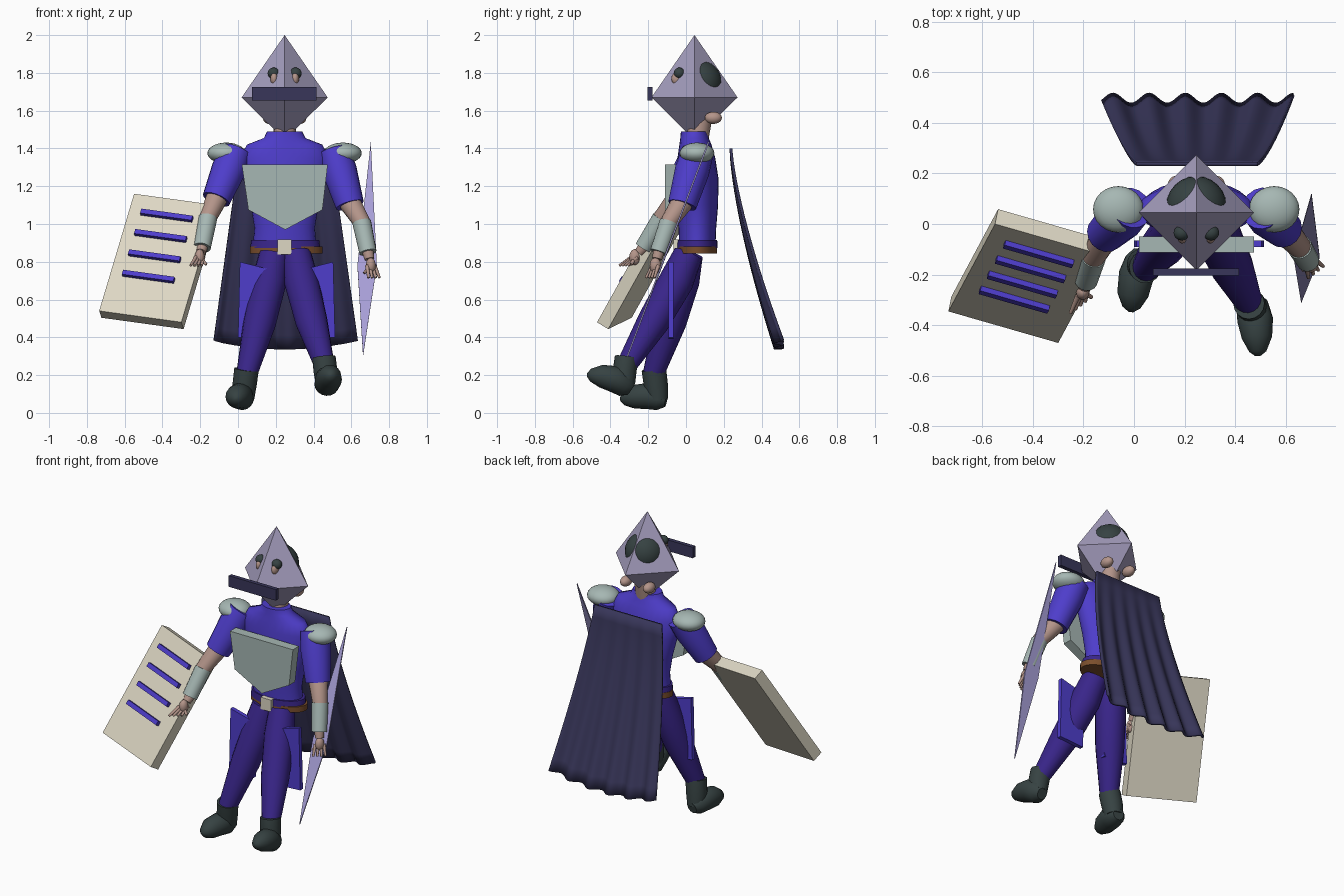
import bpy, bmesh, math
from mathutils import Vector, Matrix

if "Cube" in bpy.data.objects:
    bpy.data.objects.remove(bpy.data.objects["Cube"])


def material(name, hexcode):
    rgb = [int(hexcode[i:i + 2], 16) / 255 for i in (0, 2, 4)]
    col = [((c + 0.055) / 1.055) ** 2.4 if c > 0.04 else c / 12.92 for c in rgb] + [1]
    m = bpy.data.materials.new(name)
    m.use_nodes = True
    m.diffuse_color = col
    m.node_tree.nodes["Principled BSDF"].inputs["Base Color"].default_value = col
    return m


BLUE = material("royal blue", "4E3DCB")
PURPLE = material("deep purple", "39258A")
NAVY = material("dusk navy", "38365A")
SKIN = material("skin", "B4958A")
DARK = material("dark slate", "364242")
ARMOR = material("pale armor", "A6B7B3")
CREAM = material("cream", "DDD7C4")
LILAC = material("grey lilac", "A39CBC")
BLADE = material("blade lilac", "A8A0D8")
BROWN = material("belt brown", "7A4E2C")


def finish(name, bm, mat, smooth=False):
    bmesh.ops.recalc_face_normals(bm, faces=bm.faces[:])
    me = bpy.data.meshes.new(name)
    bm.to_mesh(me)
    bm.free()
    me.materials.append(mat)
    ob = bpy.data.objects.new(name, me)
    bpy.context.collection.objects.link(ob)
    if smooth:
        bpy.ops.object.select_all(action="DESELECT")
        ob.select_set(True)
        bpy.context.view_layer.objects.active = ob
        bpy.ops.object.shade_smooth_by_angle(angle=math.radians(45))
    return ob


def bridge(bm, rings):
    """Skin closed rings of vertices and cap both ends."""
    loops = [[bm.verts.new(p) for p in r] for r in rings]
    n = len(loops[0])
    for a, b in zip(loops, loops[1:]):
        for i in range(n):
            j = (i + 1) % n
            bm.faces.new((a[i], a[j], b[j], b[i]))
    bm.faces.new(loops[0])
    bm.faces.new(loops[-1])


def tube(name, path, radii, mat, sides=16):
    """Limb of changing radius along a path."""
    pts = [Vector(p) for p in path]
    rings = []
    for k, p in enumerate(pts):
        d = (pts[min(k + 1, len(pts) - 1)] - pts[max(k - 1, 0)]).normalized()
        u = d.cross(Vector((1, 0, 0))).normalized()
        v = d.cross(u)
        rings.append([p + radii[k] * (math.cos(a) * u + math.sin(a) * v)
                      for a in (math.tau * i / sides for i in range(sides))])
    bm = bmesh.new()
    bridge(bm, rings)
    return finish(name, bm, mat, True)


def loft(name, rows, cx, mat, sides=28):
    """Upright body of elliptical rows: z, centre y, radius x, radius y."""
    bm = bmesh.new()
    bridge(bm, [[(cx + rx * math.cos(math.tau * i / sides),
                  cy + ry * math.sin(math.tau * i / sides), z) for i in range(sides)]
                for z, cy, rx, ry in rows])
    return finish(name, bm, mat, True)


def ball(name, c, r, mat):
    bm = bmesh.new()
    bmesh.ops.create_uvsphere(bm, u_segments=24, v_segments=14, radius=1,
                              matrix=Matrix.Translation(c) @ Matrix.Diagonal((*r, 1)))
    return finish(name, bm, mat, True)


def box(name, c, size, mat, rot=Matrix.Identity(3)):
    bm = bmesh.new()
    bmesh.ops.create_cube(bm, size=1, matrix=Matrix.Translation(c) @ rot.to_4x4()
                          @ Matrix.Diagonal((*size, 1)))
    return finish(name, bm, mat)


def slab(name, outline, y0, y1, mat):
    """Flat plate: outline in x and z, between two depths."""
    bm = bmesh.new()
    bridge(bm, [[(x, y, z) for x, z in outline] for y in (y0, y1)])
    return finish(name, bm, mat)


CX = 0.247

# Torso with collar, and neck
loft("torso", [(0.86, 0.06, 0.17, 0.095), (0.98, 0.06, 0.16, 0.1), (1.1, 0.06, 0.18, 0.11),
               (1.24, 0.06, 0.22, 0.112), (1.35, 0.055, 0.235, 0.1), (1.42, 0.05, 0.2, 0.085),
               (1.455, 0.045, 0.11, 0.075), (1.49, 0.043, 0.093, 0.07)], CX, BLUE)
tube("neck", [(CX, 0.05, 1.4), (CX, 0.08, 1.57)], [0.06, 0.06], SKIN)

# Faceted helmet: eight triangles
bm = bmesh.new()
HEAD = Vector((CX, 0.045, 1.67))
top, bottom = (bm.verts.new(HEAD + Vector((0, 0, h))) for h in (0.33, -0.225))
rim = [bm.verts.new(HEAD + 0.228 * Vector(d)) for d in ((1, 0, 0), (0, 1, 0), (-1, 0, 0), (0, -1, 0))]
for i in range(4):
    for tip in (top, bottom):
        bm.faces.new((rim[i], rim[(i + 1) % 4], tip))
finish("helmet", bm, LILAC)

# Hair, eyes and ears showing through the helmet
ball("hair", HEAD + Vector((0, 0.025, 0.079)), (0.12, 0.12, 0.12), DARK)
for side, s in (("left", 1), ("right", -1)):
    ball(side + "_brow", HEAD + Vector((0.058 * s, -0.08, 0.128)), (0.032, 0.03, 0.03), DARK)
    ball(side + "_eye", HEAD + Vector((0.056 * s, -0.092, 0.1)), (0.02, 0.03, 0.035), SKIN)
    ball(side + "_ear", HEAD + Vector((0.083 * s, 0.1, -0.108)), (0.032, 0.045, 0.032), SKIN)
box("visor", (0.245, -0.19, 1.69), (0.34, 0.026, 0.072), NAVY)

# Chest plate, belt and buckle
slab("chest_plate", [(0.02, 1.315), (0.475, 1.315), (0.447, 1.075), (0.25, 0.97), (0.055, 1.075)],
     -0.112, -0.05, ARMOR)
loft("sash", [(0.872, 0.06, 0.185, 0.108), (0.915, 0.06, 0.18, 0.105)], 0.25, PURPLE)
loft("belt", [(0.845, 0.06, 0.192, 0.105), (0.882, 0.06, 0.192, 0.105)], 0.255, BROWN)
box("buckle", (0.247, -0.05, 0.878), (0.075, 0.03, 0.078), CREAM)

# Hanging thigh plates
skirt = [(0.01, 0.8), (0.185, 0.755), (0.175, 0.39), (0, 0.4)]
slab("right_thigh_plate", skirt, -0.092, -0.065, BLUE)
slab("left_thigh_plate", [(0.514 - x, z) for x, z in skirt], -0.092, -0.065, BLUE)

# Arms: sleeve, forearm, bracer, hand and shoulder pad
arms = {
    "right": [(-0.02, 0.055, 1.36), (-0.115, -0.04, 1.13), (-0.16, -0.13, 1.03),
              (-0.19, -0.225, 0.875), (-0.203, -0.27, 0.825), (-0.222, -0.33, 0.78)],
    "left": [(0.515, 0.055, 1.36), (0.592, -0.02, 1.1), (0.655, -0.09, 1.01),
             (0.688, -0.145, 0.85), (0.703, -0.162, 0.78), (0.72, -0.19, 0.715)]}
for side, pts in arms.items():
    sh, el, b0, wr, palm, tip = map(Vector, pts)
    tube(side + "_sleeve", [sh.lerp(el, -0.1), sh.lerp(el, 0.3), el], [0.085, 0.092, 0.076], BLUE)
    tube(side + "_forearm", [el.lerp(sh, 0.1), b0, wr, wr.lerp(palm, 0.5)],
         [0.06, 0.046, 0.03, 0.026], SKIN)
    tube(side + "_bracer", [b0, wr], [0.05, 0.046], ARMOR)
    ball(side + "_palm", palm, (0.026, 0.03, 0.042), SKIN)
    for k in range(4):
        spread = Vector((0.013 * (k - 1.5), 0.01 * (k - 1.5), 0))
        tube(f"{side}_finger_{k}", [palm + spread, tip + spread * 1.5], [0.011, 0.007], SKIN, 8)
    inward = Vector((0.035 if side == "right" else -0.035, -0.02, -0.04))
    tube(side + "_thumb", [palm, palm + inward], [0.012, 0.008], SKIN, 8)
    ball(side + "_shoulder_pad", (-0.062 if side == "right" else 0.555, 0.058, 1.375),
         (0.1, 0.092, 0.056), ARMOR)

# Legs and boots
tube("right_leg", [(0.19, 0.012, 0.84), (0.165, -0.02, 0.7), (0.115, -0.085, 0.48), (0.045, -0.175, 0.2)],
     [0.078, 0.092, 0.087, 0.055], PURPLE)
tube("left_leg", [(0.31, 0.012, 0.84), (0.335, -0.05, 0.7), (0.39, -0.175, 0.48), (0.455, -0.31, 0.26)],
     [0.078, 0.092, 0.085, 0.055], PURPLE)
tube("right_boot_shaft", [(0.045, -0.17, 0.23), (0.035, -0.16, 0.15), (0.03, -0.15, 0.07)],
     [0.065, 0.064, 0.055], DARK)
tube("right_boot_foot", [(0.03, -0.105, 0.065), (0.025, -0.14, 0.073), (0.01, -0.2, 0.09),
                         (-0.005, -0.28, 0.085), (-0.01, -0.33, 0.075), (-0.012, -0.348, 0.073)],
     [0.035, 0.06, 0.07, 0.062, 0.036, 0.01], DARK)
tube("left_boot_shaft", [(0.455, -0.315, 0.295), (0.463, -0.325, 0.22), (0.468, -0.325, 0.15)],
     [0.062, 0.063, 0.055], DARK)
tube("left_boot_foot", [(0.465, -0.29, 0.125), (0.468, -0.32, 0.145), (0.48, -0.38, 0.18),
                        (0.487, -0.45, 0.195), (0.49, -0.505, 0.2), (0.49, -0.523, 0.2)],
     [0.035, 0.064, 0.071, 0.06, 0.034, 0.01], DARK)

# Pleated cape, flaring downward
ROWS, COLS = 14, 60
bm = bmesh.new()
grid = []
for r in range(ROWS + 1):
    t = r / ROWS
    row = []
    for c in range(COLS + 1):
        s = 2 * c / COLS - 1
        fold = math.cos(math.tau * (s * 0.38 + 0.333) / 0.143)
        y = 0.245 + 0.255 * t ** 1.4 + 0.02 * t * fold
        z = 1.4 - t * (1.06 - 0.045 * s * s)
        row.append(bm.verts.new((0.25 + s * (0.24 + 0.14 * t), y, z)))
    grid.append(row)
for a, b in zip(grid, grid[1:]):
    for i in range(COLS):
        bm.faces.new((a[i], a[i + 1], b[i + 1], b[i]))
cape = finish("cape", bm, NAVY, True)
thick = cape.modifiers.new("thickness", "SOLIDIFY")
thick.thickness = 0.015

# Kite-shaped blade beside the left hand
bm = bmesh.new()
kite = [Vector(p) for p in ((0.703, 0.12, 1.435), (0.735, -0.13, 0.78), (0.662, -0.31, 0.3), (0.632, -0.13, 0.78))]
off = (kite[2] - kite[0]).cross(kite[1] - kite[3]).normalized() * 0.004
bridge(bm, [[p + off for p in kite], [p - off for p in kite]])
finish("blade", bm, BLADE)

# Tilted tablet with four raised bars
corner = Vector((-0.55, 0, 1.16))
across, down = Vector((0.435, -0.125, -0.06)), Vector((-0.185, -0.346, -0.62))
face = down.cross(across).normalized()
rot = Matrix((across.normalized(), face, -down.normalized())).transposed()
box("tablet", corner + across / 2 + down / 2 - face * 0.035, (across.length, 0.07, down.length), CREAM, rot)
for k in range(4):
    box(f"tablet_bar_{k}", corner + across * 0.465 + down * (0.15 + 0.174 * k) + face * 0.01,
        (0.285, 0.026, 0.028), BLUE, rot)
